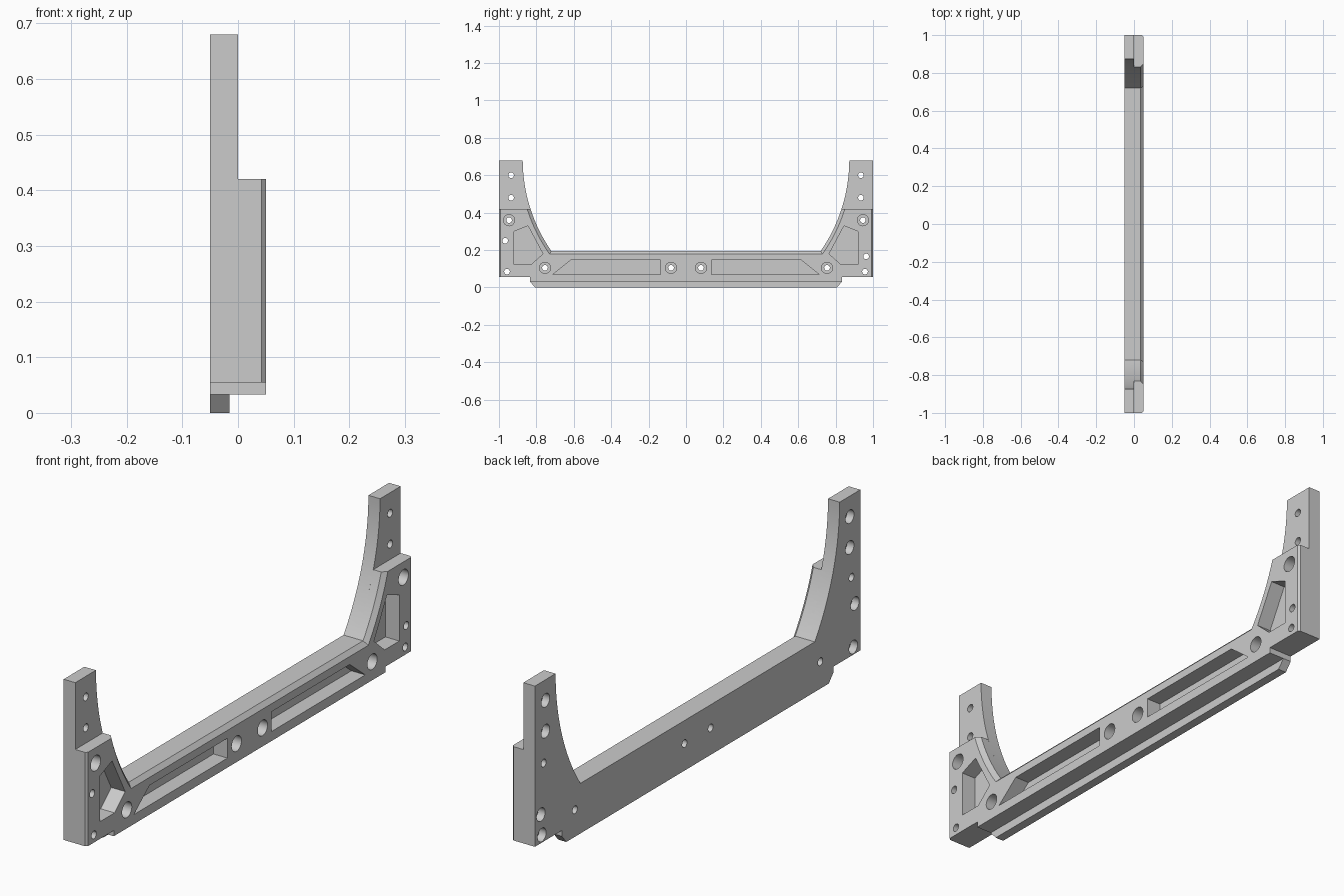
import bpy, bmesh, math

if "Cube" in bpy.data.objects:
    bpy.data.objects.remove(bpy.data.objects["Cube"])

grey = bpy.data.materials.new("plain grey")
grey.use_nodes = True
COLOUR = (0.6, 0.6, 0.6, 1)
grey.diffuse_color = COLOUR
grey.node_tree.nodes["Principled BSDF"].inputs["Base Color"].default_value = COLOUR

R, ARC_Y, ARC_Z, SILL = 0.858, 0.015, 0.684, 0.195   # inner arc and sill height


def add_loft(bm, rings):
    """Solid through (x, outline) rings, each outline a list of (y, z)."""
    loops = [[bm.verts.new((x, y, z)) for y, z in pts] for x, pts in rings]
    n = len(loops[0])
    faces = [bm.faces.new(loops[0]), bm.faces.new(loops[-1][::-1])]
    for a, b in zip(loops, loops[1:]):
        for i in range(n):
            j = (i + 1) % n
            faces.append(bm.faces.new((a[i], b[i], b[j], a[j])))
    bmesh.ops.recalc_face_normals(bm, faces=faces)


def add_prism(bm, pts, x0, x1):
    add_loft(bm, [(x0, pts), (x1, pts)])


def add_hole(bm, y, z, r, x0, x1, n=32):
    ring = [(y + r * math.cos(math.tau * i / n), z + r * math.sin(math.tau * i / n))
            for i in range(n)]
    add_prism(bm, ring, x0, x1)


def make(name, bm):
    mesh = bpy.data.meshes.new(name)
    bm.to_mesh(mesh)
    bm.free()
    mesh.materials.append(grey)
    ob = bpy.data.objects.new(name, mesh)
    bpy.context.collection.objects.link(ob)
    return ob


def mirrored(half):
    return half + [(-y, z) for y, z in reversed(half)]


def outline(top, inset=0.0, edge=1.0, steps=24):
    """U-shaped outline; inset moves the inner edge, edge is the outer side."""
    half = [(0.835, 0.033), (0.835, 0.055), (edge, 0.055), (edge, top)]
    low = SILL - inset
    for i in range(steps + 1):
        z = top + (low - top) * i / steps
        half.append((ARC_Y + math.sqrt((R + inset) ** 2 - (z - ARC_Z) ** 2), z))
    return mirrored(half)


def combine(target, tool, operation):
    mod = target.modifiers.new("combine", 'BOOLEAN')
    mod.operation, mod.object, mod.solver = operation, tool, 'EXACT'
    bpy.context.view_layer.objects.active = target
    bpy.ops.object.modifier_apply(modifier=mod.name)
    bpy.data.objects.remove(tool)


# Back plate with tall arms
bm = bmesh.new()
add_prism(bm, outline(0.68), -0.05, 0)
frame = make("bracket_frame", bm)

# Shorter front block with chamfered inner and outer edges
bm = bmesh.new()
add_loft(bm, [(0, outline(0.42)), (0.034, outline(0.42)),
              (0.042, outline(0.42, 0.0085)), (0.05, outline(0.42, 0.017, 0.992))])
combine(frame, make("front_block", bm), 'UNION')

# Narrow lip under the back plate
bm = bmesh.new()
add_prism(bm, mirrored([(0.807, 0), (0.835, 0.033)]), -0.05, -0.015)
combine(frame, make("bottom_lip", bm), 'UNION')

# Pockets and wide bores
pockets = [
    [(0.711, 0.07), (0.615, 0.147), (0.136, 0.147), (0.136, 0.07)],
    [(0.92, 0.3), (0.845, 0.33), (0.765, 0.18), (0.83, 0.122), (0.92, 0.122)],
]
front_bores = [(s * y, z) for s in (-1, 1)
               for y, z in ((0.946, 0.36), (0.754, 0.105), (0.08, 0.105))]
back_bores = [(s * y, z) for s in (-1, 1)
              for y, z in ((0.935, 0.6), (0.935, 0.48), (0.957, 0.085))]
back_bores += [(-0.967, 0.25), (0.963, 0.166)]

bm = bmesh.new()
for side in (-1, 1):
    for pts in pockets:
        add_prism(bm, [(side * y, z) for y, z in pts], -0.01, 0.1)
for y, z in front_bores:
    add_hole(bm, y, z, 0.03, -0.01, 0.1)
for y, z in back_bores:
    add_hole(bm, y, z, 0.026, -0.1, -0.02)
combine(frame, make("pocket_cutter", bm), 'DIFFERENCE')

# Narrow screw holes right through
bm = bmesh.new()
for y, z in front_bores + back_bores:
    add_hole(bm, y, z, 0.015, -0.1, 0.1)
combine(frame, make("screw_hole_cutter", bm), 'DIFFERENCE')

bpy.ops.object.select_all(action='DESELECT')
frame.select_set(True)
bpy.context.view_layer.objects.active = frame
bpy.ops.object.shade_smooth_by_angle(angle=math.radians(25))
